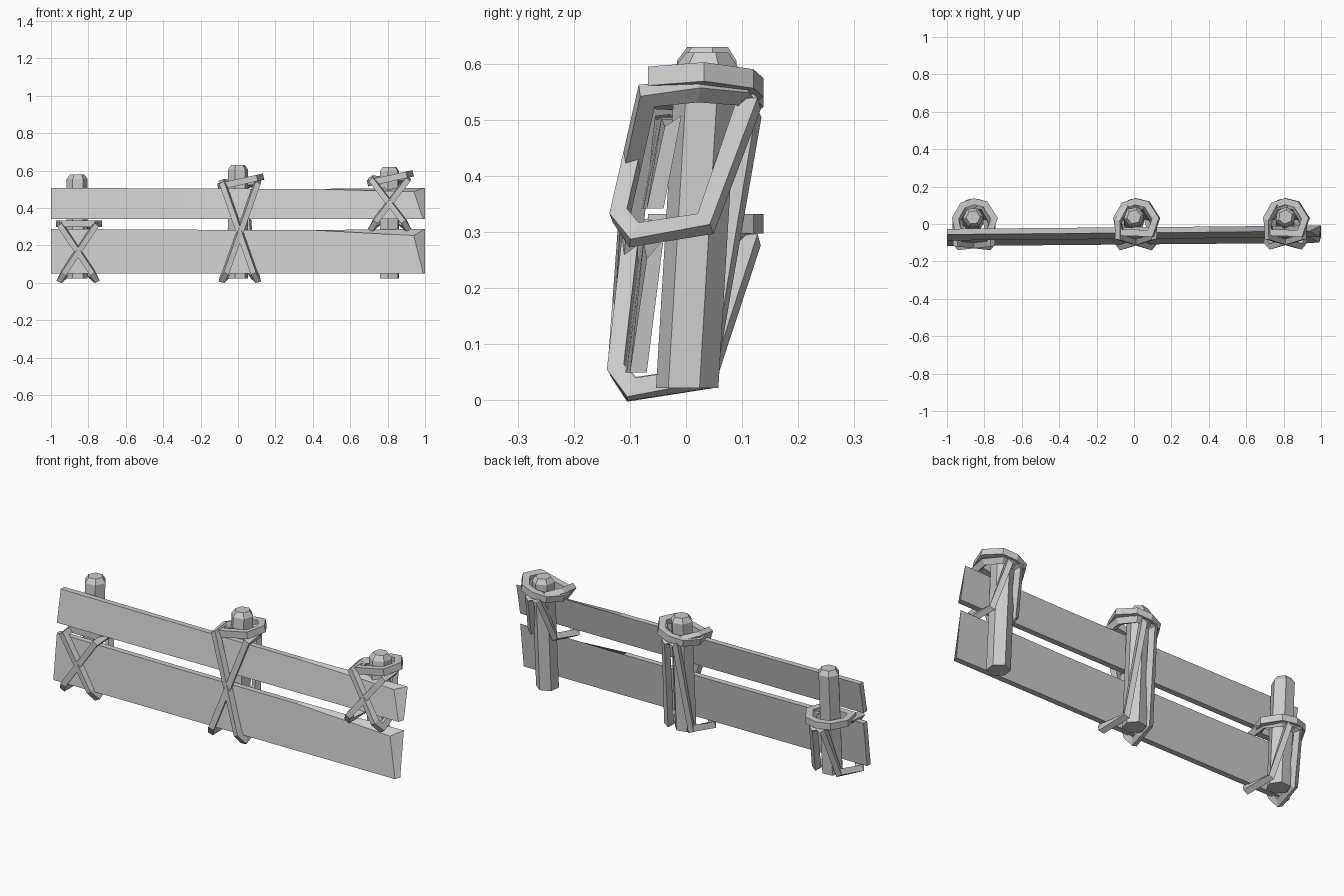
import bpy, bmesh
from math import sin, cos, radians, tau
from mathutils import Vector

if "Cube" in bpy.data.objects:
    bpy.data.objects.remove(bpy.data.objects["Cube"])


def new_object(name, bm):
    bmesh.ops.recalc_face_normals(bm, faces=bm.faces)
    mesh = bpy.data.meshes.new(name)
    bm.to_mesh(mesh)
    bm.free()
    obj = bpy.data.objects.new(name, mesh)
    bpy.context.collection.objects.link(obj)
    return obj


def loft(bm, rings, closed=False):
    """Join rings of points; cap the ends unless the loft is a closed loop."""
    vs = [[bm.verts.new(p) for p in r] for r in rings]
    n = len(vs[0])
    pairs = list(zip(vs, vs[1:])) + ([(vs[-1], vs[0])] if closed else [])
    for a, b in pairs:
        for i in range(n):
            j = (i + 1) % n
            bm.faces.new((a[i], a[j], b[j], b[i]))
    if not closed:
        bm.faces.new(vs[0])
        bm.faces.new(vs[-1])


def post(name, x, top, turn):
    """Leaning six-sided post with a bevelled top."""
    bm = bmesh.new()
    rings = []
    for z, r in ((0.022, 0.056), (top - 0.025, 0.056), (top, 0.038)):
        lean = 0.002 + 0.06 * (z - 0.02)
        rings.append([(x + r * cos(radians(turn) + tau * i / 6),
                       lean + r * sin(radians(turn) + tau * i / 6), z)
                      for i in range(6)])
    loft(bm, rings)
    new_object(name, bm)


def plank(name, z0, z1, y0, y1, drop):
    """Slanted board; y0 and y1 are its front at bottom and top, right end chipped."""
    bm = bmesh.new()
    t = 0.03

    def end(x, dy, dz):
        return [(x, y0 + dy, z0), (x, y0 + t + dy, z0),
                (x, y1 + t + dy, z1 + dz), (x, y1 + dy, z1 + dz)]
    right = end(1.0, 0, 0)
    right[0] = (0.99, y0, z0)
    right[3] = (0.94, y1, z1 - drop)
    loft(bm, [end(-1, -0.018, 0), end(-0.3, -0.012, -0.004),
              end(0.4, -0.006, -0.006), right])
    new_object(name, bm)


def strap(name, pts, r=0.021):
    """Closed loop of four-sided strap along the points, mitred at corners."""
    pts = [Vector(p) for p in pts]
    n = len(pts)
    centre = sum(pts, Vector()) / n
    normal = sum(((pts[i] - centre).cross(pts[(i + 1) % n] - centre)
                  for i in range(n)), Vector()).normalized()
    bm = bmesh.new()
    rings = []
    for i, p in enumerate(pts):
        a = (p - pts[i - 1]).normalized()
        b = (pts[(i + 1) % n] - p).normalized()
        tan = (a + b).normalized()
        side = tan.cross(normal).normalized()
        up = side.cross(tan).normalized()
        mitre = min(1 / max(tan.dot(a), 0.1), 1.4)
        h = r * 0.72
        rings.append([p + side * (u * h * mitre) + up * (v * h)
                      for u, v in ((1, 1), (1, -1), (-1, -1), (-1, 1))])
    loft(bm, rings, True)
    new_object(name, bm)


def lashing(name, x, zt, zb, yt, yb, tilt):
    """Two mirrored loops crossing in front, plus a ring round the post."""
    for s, label in ((1, "a"), (-1, "b")):
        strap(f"{name}_cross_{label}", [
            (x - s * 0.09, yt, zt - 0.005), (x + s * 0.075, yb, zb + 0.035),
            (x + s * 0.095, yb + 0.025, zb), (x + s * 0.065, 0.035, zb + 0.02),
            (x + s * 0.03, 0.112, zt - 0.02), (x - s * 0.05, 0.095, zt),
            (x - s * 0.095, 0.02, zt + 0.005)])
    ring = [(-0.085, -0.045), (0.08, -0.05), (0.108, 0.03), (0.06, 0.105),
            (0.0, 0.12), (-0.06, 0.1), (-0.1, 0.03)]
    strap(f"{name}_ring", [(x + u, v, zt + 0.01 + tilt * u) for u, v in ring], 0.024)


# Posts
post("left_post", -0.86, 0.58, 5)
post("middle_post", 0.0, 0.63, 12)
post("right_post", 0.81, 0.62, 23)

# Rails
plank("lower_rail", 0.05, 0.288, -0.10, -0.07, 0.035)
plank("upper_rail", 0.342, 0.508, -0.07, -0.038, 0.02)

# Strap lashings
lashing("left_lashing", -0.855, 0.305, 0.02, -0.105, -0.122, 0.0)
lashing("middle_lashing", 0.01, 0.53, 0.02, -0.07, -0.122, 0.22)
lashing("right_lashing", 0.81, 0.548, 0.295, -0.07, -0.118, 0.22)
